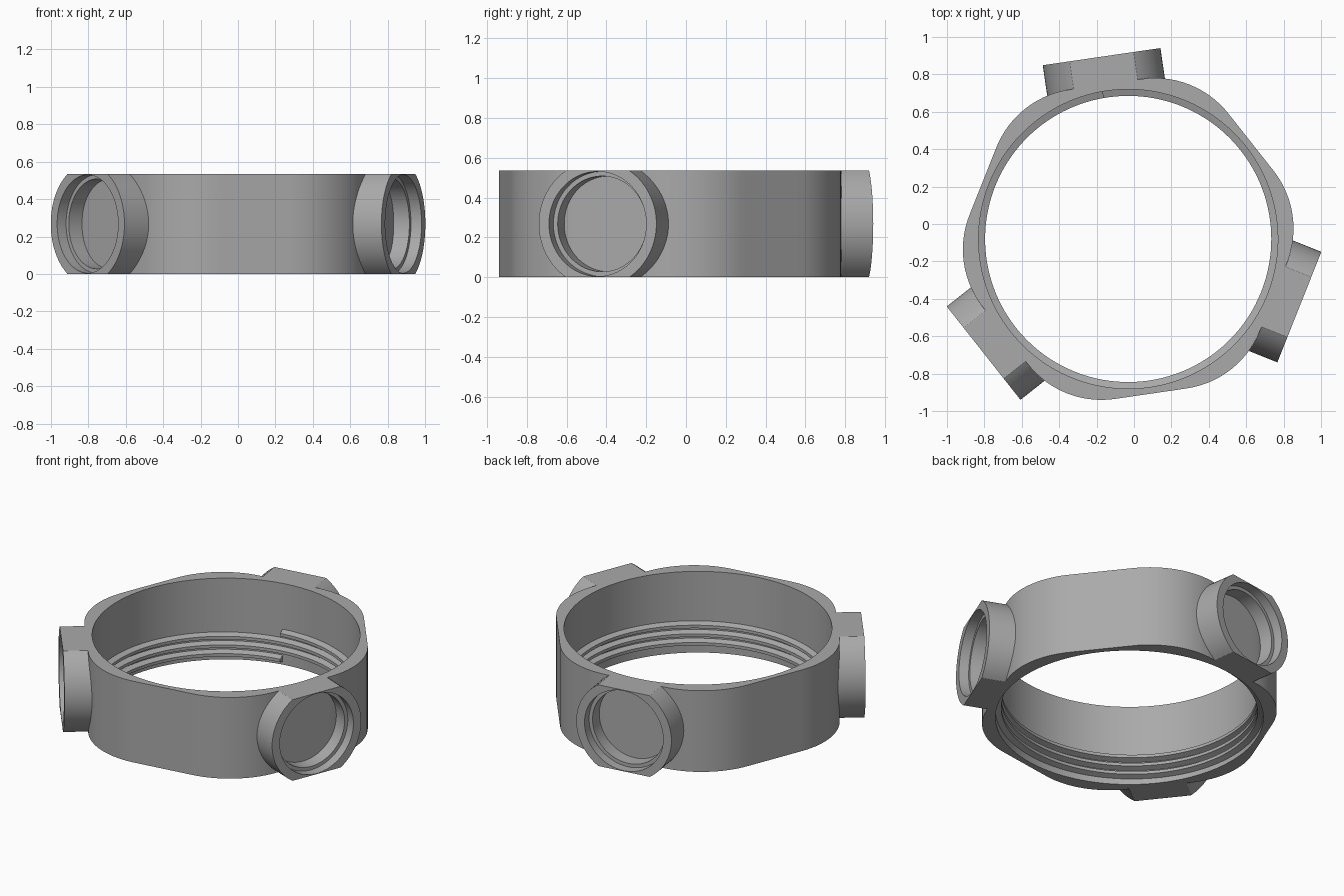
import bpy, bmesh
from math import sin, cos, sqrt, pi, radians, floor

cube = bpy.data.objects.get("Cube")
if cube:
    bpy.data.objects.remove(cube, do_unlink=True)

CX, CY = -0.031, -0.08           # ring axis
HEIGHT = 0.535
MID = HEIGHT / 2
BORE = 0.8
FLAT = 0.836                     # axis to each of the six flats
ROUND, OFFSET = 0.5, 0.388       # corner radius and corner centre distance
TURN = radians(98.3)             # direction of the first socket

grey = bpy.data.materials.new("plain_grey")
grey.use_nodes = True
GREY = (0.4, 0.4, 0.4, 1)
grey.diffuse_color = GREY
grey.node_tree.nodes["Principled BSDF"].inputs["Base Color"].default_value = GREY


def finish(bm, name, rotation=0.0):
    bmesh.ops.recalc_face_normals(bm, faces=bm.faces)
    mesh = bpy.data.meshes.new(name)
    bm.to_mesh(mesh)
    bm.free()
    mesh.materials.append(grey)
    obj = bpy.data.objects.new(name, mesh)
    obj.location = (CX, CY, 0)
    obj.rotation_euler.z = rotation
    bpy.context.collection.objects.link(obj)
    bpy.ops.object.select_all(action='DESELECT')
    obj.select_set(True)
    bpy.context.view_layer.objects.active = obj
    bpy.ops.object.shade_smooth_by_angle(angle=radians(30))
    return obj


def bridge(bm, a, b, closed=True):
    n = len(a)
    for i in range(n if closed else n - 1):
        j = (i + 1) % n
        bm.faces.new((a[i], a[j], b[j], b[i]))


def outline_radius(angle):
    """Rounded hexagon, with a flat facing angle zero."""
    sector = pi / 3
    phi = angle - sector * floor(angle / sector) - sector / 2
    if abs(phi) > radians(16.94):
        return FLAT / cos(sector / 2 - abs(phi))
    return OFFSET * cos(phi) + sqrt(ROUND ** 2 - (OFFSET * sin(phi)) ** 2)


def surface(t):
    """Distance of the body surface at a sideways offset from a flat's middle."""
    past = max(0.0, abs(t) - OFFSET / 2)
    return FLAT - ROUND + sqrt(ROUND ** 2 - past ** 2)


# Ring body: rounded hexagon outside, round bore inside
bm = bmesh.new()
SEGS = 144
loops = []
for outer, z in ((True, 0), (True, HEIGHT), (False, HEIGHT), (False, 0)):
    loop = []
    for i in range(SEGS):
        a = 2 * pi * i / SEGS
        r = outline_radius(a) if outer else BORE
        loop.append(bm.verts.new((r * cos(a), r * sin(a), z)))
    loops.append(loop)
for k in range(4):
    bridge(bm, loops[k], loops[(k + 1) % 4])
finish(bm, "ring_body", TURN)

# Internal thread: three turns of a tapered ridge in the lower bore
bm = bmesh.new()
TURNS, PITCH, START = 3, 0.057, 0.04
section = [(BORE + 0.004, -0.024), (0.765, -0.010), (0.765, 0.010), (BORE + 0.004, 0.024)]
rails = [[] for _ in section]
steps = TURNS * SEGS
for i in range(steps + 1):
    a = 2 * pi * i / SEGS + radians(100)
    z = START + PITCH * i / SEGS
    for rail, (r, dz) in zip(rails, section):
        rail.append(bm.verts.new((r * cos(a), r * sin(a), z + dz)))
for k in range(4):
    bridge(bm, rails[k], rails[(k + 1) % 4], closed=False)
for end in (0, -1):
    bm.faces.new([rail[end] for rail in rails])
finish(bm, "bore_thread")

# Three stepped sockets, trimmed level with the body's top and bottom
FACE, LEDGE = 0.985, 0.924
profile = [(0.318, None), (0.318, FACE), (0.263, FACE), (0.263, LEDGE), (0.24, LEDGE), (0.24, None)]
for s, label in enumerate(("back", "right", "left")):
    bm = bmesh.new()
    rings = []
    for r, depth in profile:
        ring = []
        for i in range(88):
            a = 2 * pi * i / 88
            t = r * cos(a)
            z = MID + max(-MID, min(MID, r * sin(a)))
            ring.append(bm.verts.new((surface(t) if depth is None else depth, t, z)))
        rings.append(ring)
    for a, b in zip(rings, rings[1:]):
        bridge(bm, a, b)
    finish(bm, label + "_socket", TURN + s * 2 * pi / 3)
